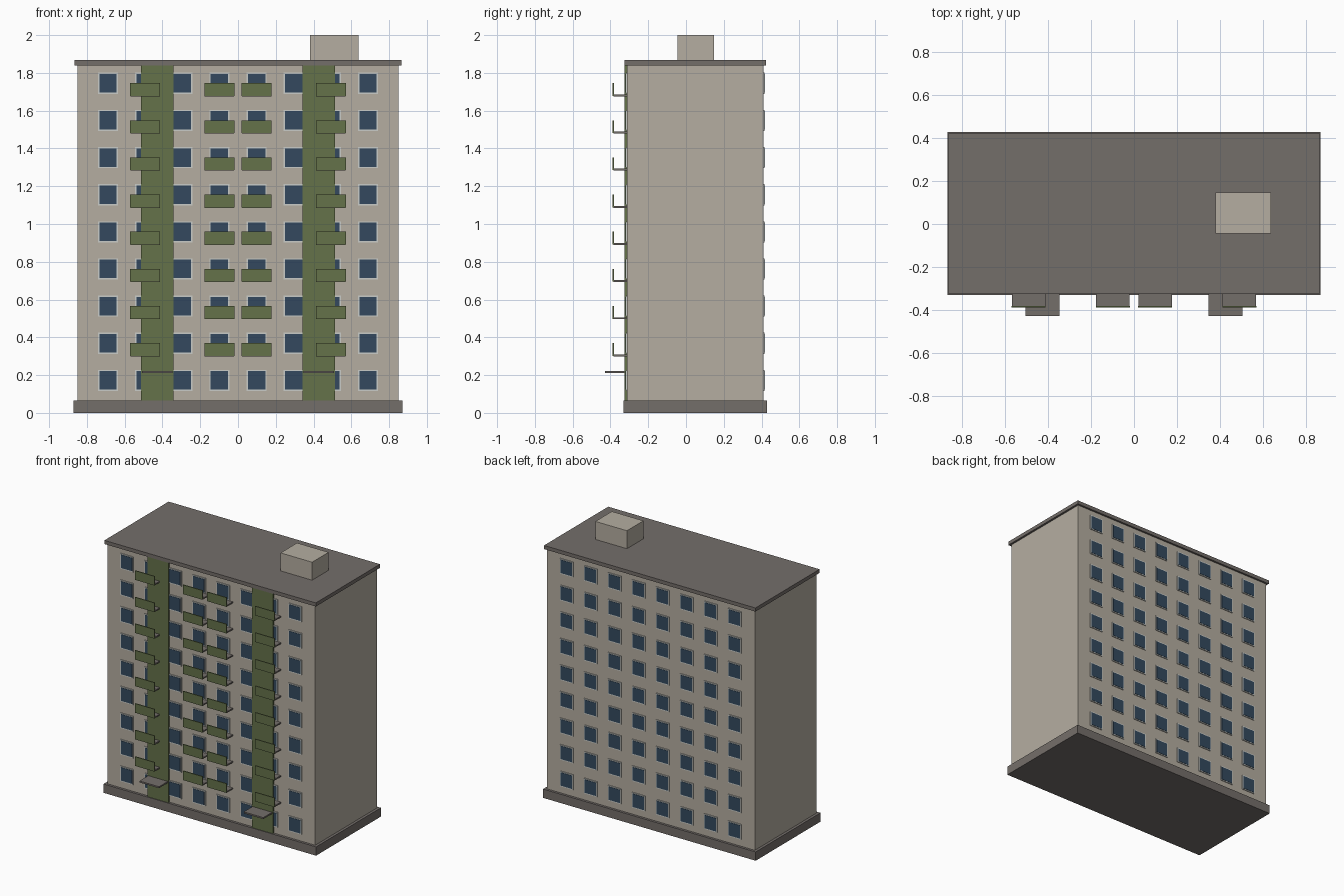
import bpy, bmesh
from mathutils import Matrix, Vector

if "Cube" in bpy.data.objects:
    bpy.data.objects.remove(bpy.data.objects["Cube"])


def material(name, r, g, b):
    def lin(c):
        c /= 255
        return c / 12.92 if c <= 0.04045 else ((c + 0.055) / 1.055) ** 2.4
    m = bpy.data.materials.new(name)
    m.diffuse_color = (lin(r), lin(g), lin(b), 1)
    m.use_nodes = True
    m.node_tree.nodes["Principled BSDF"].inputs["Base Color"].default_value = m.diffuse_color
    return m


WALL = material("beige wall", 181, 174, 161)
GREY = material("dark grey", 116, 110, 106)
GREEN = material("olive green", 101, 114, 74)
GLASS = material("blue glass", 51, 73, 94)
FRAME = material("pale frame", 202, 204, 200)


def boxes(name, mat, bounds):
    """One object made of boxes, each given as (x0, x1, y0, y1, z0, z1)."""
    bm = bmesh.new()
    for x0, x1, y0, y1, z0, z1 in bounds:
        centre = Vector(((x0 + x1) / 2, (y0 + y1) / 2, (z0 + z1) / 2))
        size = (x1 - x0, y1 - y0, z1 - z0, 1)
        bmesh.ops.create_cube(bm, size=1, matrix=Matrix.Translation(centre) @ Matrix.Diagonal(size))
    mesh = bpy.data.meshes.new(name)
    bm.to_mesh(mesh)
    bm.free()
    mesh.materials.append(mat)
    ob = bpy.data.objects.new(name, mesh)
    bpy.context.collection.objects.link(ob)
    return ob


FRONT, BACK = -0.312, 0.41
STEP = 0.1966
COLUMNS = [(i - 3.5) * STEP for i in range(8)]
FLOORS = [0.172 + i * STEP for i in range(9)]

# Main block, plinth, roof and roof hut
boxes("building_body", WALL, [(-0.85, 0.85, FRONT, BACK, 0.06, 1.845)])
boxes("plinth", GREY, [(-0.87, 0.87, -0.33, 0.428, 0, 0.065)])
boxes("roof_slab", GREY, [(-0.865, 0.865, -0.326, 0.424, 1.84, 1.867)])
boxes("roof_hut", WALL, [(0.38, 0.638, -0.045, 0.148, 1.86, 2.0)])

# Windows: pale frame plates with glass plates just proud of them
def window_plates(half_w, half_h, depth, side):
    y = (FRONT - depth, FRONT) if side == "front" else (BACK, BACK + depth)
    return [(x - half_w, x + half_w, *y, z - half_h, z + half_h)
            for x in COLUMNS for z in FLOORS]


for side in ("front", "back"):
    boxes(side + "_window_frames", FRAME, window_plates(0.053, 0.056, 0.006, side))
    boxes(side + "_window_glass", GLASS, window_plates(0.046, 0.049, 0.008, side))

# Green stair strips and entrance canopies, mirrored left and right
boxes("stair_strips", GREEN, [(s * 0.427 - 0.086, s * 0.427 + 0.086, -0.325, FRONT, 0.062, 1.842)
                              for s in (-1, 1)])
boxes("entrance_canopies", GREY, [(s * 0.427 - 0.08, s * 0.427 + 0.08, -0.428, FRONT, 0.211, 0.222)
                                  for s in (-1, 1)])

# Balconies on every floor above the ground floor
slabs, panels = [], []
for x in (COLUMNS[1], COLUMNS[3], COLUMNS[4], COLUMNS[6]):
    for z in FLOORS[1:]:
        base = z - 0.069
        slabs.append((x - 0.078, x + 0.078, -0.383, FRONT, base, base + 0.01))
        panels.append((x - 0.079, x + 0.079, -0.389, -0.382, base + 0.002, base + 0.07))
boxes("balcony_slabs", GREY, slabs)
boxes("balcony_panels", GREEN, panels)
